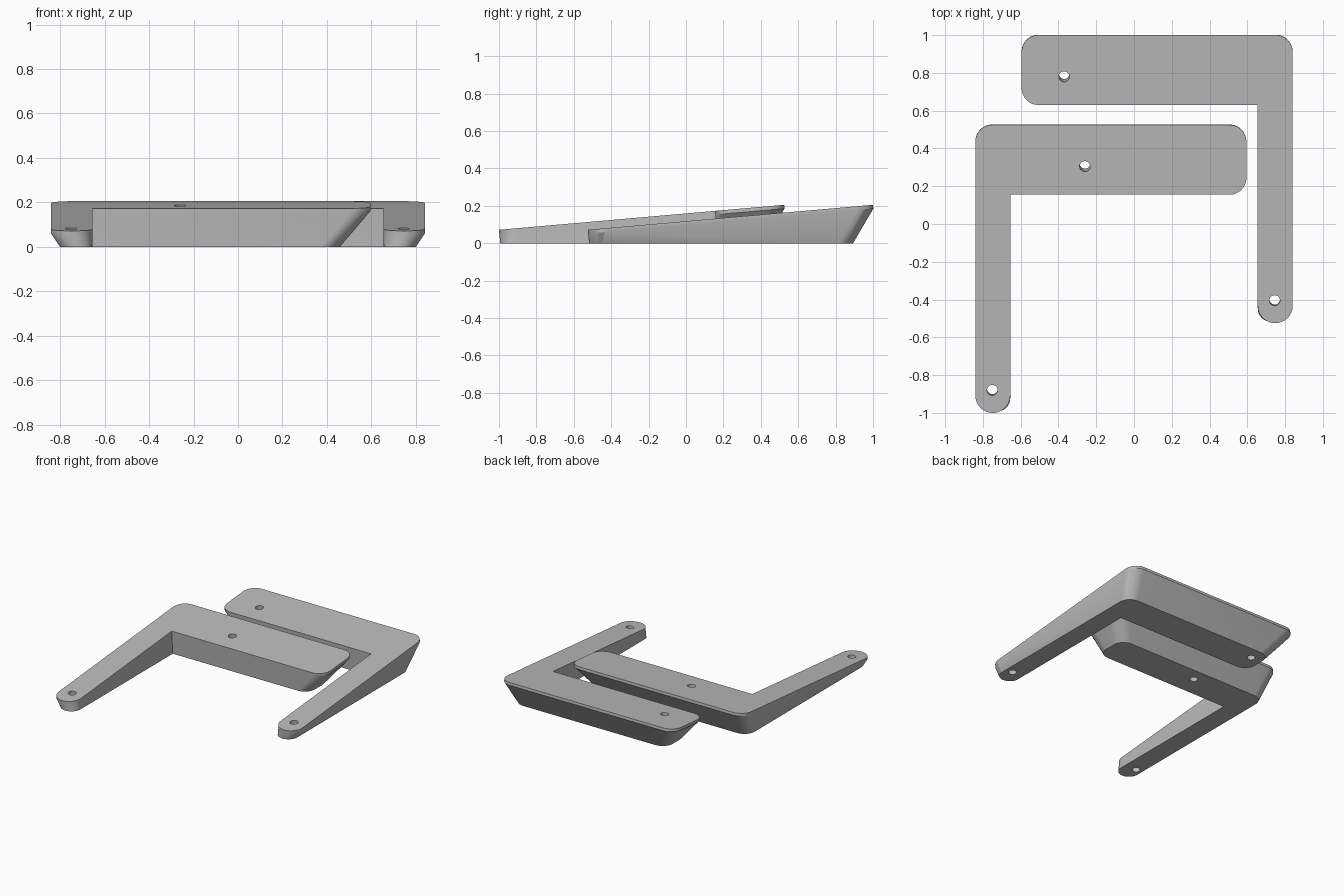
import bpy, bmesh, math
from mathutils import Vector

cube = bpy.data.objects.get("Cube")
if cube:
    bpy.data.objects.remove(cube, do_unlink=True)

SLOPE = 0.0875            # rise of the tilted top per unit of y
TIP_HEIGHT = 0.072
TIP_Y = -1.0
LIP = 0.02
ARC_STEPS = 12

grey = bpy.data.materials.new("satin_grey")
grey.use_nodes = True
colour = (0.5, 0.5, 0.5, 1)
grey.diffuse_color = colour
grey.node_tree.nodes["Principled BSDF"].inputs["Base Color"].default_value = colour


def arc(cx, cy, r, start, sweep, steps):
    angles = [math.radians(start + sweep * i / steps) for i in range(steps + 1)]
    return [(cx + r * math.cos(a), cy + r * math.sin(a)) for a in angles]


def outline(outer, inner, end, tip, front, back, r):
    """L shape: round-ended leg, sharp inner corner, rounded bar corners."""
    tip_r = (inner - outer) / 2
    pts = arc(outer + tip_r, tip + tip_r, tip_r, 180, 180, ARC_STEPS * 2)
    pts.append((inner, front))
    pts += arc(end - r, front + r, r, 270, 90, ARC_STEPS)
    pts += arc(end - r, back - r, r, 0, 90, ARC_STEPS)
    pts += arc(outer + r, back - r, r, 90, 90, ARC_STEPS)
    return pts


def top_z(y):
    return TIP_HEIGHT + SLOPE * (y - TIP_Y)


def bracket(name, side, shift, holes):
    # Tilted plate edge, its short lip, then the tapered body down to the floor
    plate = outline(-0.84, -0.655, 0.595, TIP_Y, 0.155, 0.525, 0.09)
    foot = outline(-0.80, -0.655, 0.458, TIP_Y + 0.007, 0.168, 0.418, 0.085)
    levels = [
        [(x, y, 0) for x, y in foot],
        [(x, y + LIP * SLOPE, top_z(y) - LIP) for x, y in plate],
        [(x, y, top_z(y)) for x, y in plate],
    ]
    bm = bmesh.new()
    rings = [[bm.verts.new((side * x, y + shift, z)) for x, y, z in lv] for lv in levels]
    n = len(plate)
    for low, high in zip(rings, rings[1:]):
        for i in range(n):
            j = (i + 1) % n
            bm.faces.new((low[i], low[j], high[j], high[i]))
    bm.faces.new(rings[0][::-1])
    bm.faces.new(rings[-1])
    bmesh.ops.recalc_face_normals(bm, faces=bm.faces)
    mesh = bpy.data.meshes.new(name)
    bm.to_mesh(mesh)
    bm.free()
    mesh.materials.append(grey)
    obj = bpy.data.objects.new(name, mesh)
    bpy.context.collection.objects.link(obj)

    # Screw holes drilled square to the tilted top
    for x, y in holes:
        bpy.ops.mesh.primitive_cylinder_add(
            vertices=32, radius=0.028, depth=1,
            location=(x, y, top_z(y - shift)),
            rotation=(math.atan(SLOPE), 0, 0))
        cutter = bpy.context.object
        cutter.name = "hole_cutter"
        cutter.hide_render = True
        cutter.data.materials.append(grey)
        mod = obj.modifiers.new("hole", "BOOLEAN")
        mod.operation = "DIFFERENCE"
        mod.solver = "EXACT"
        mod.object = cutter
        bpy.context.view_layer.objects.active = obj
        bpy.ops.object.modifier_apply(modifier=mod.name)
        bpy.data.objects.remove(cutter, do_unlink=True)

    bpy.ops.object.select_all(action="DESELECT")
    obj.select_set(True)
    bpy.context.view_layer.objects.active = obj
    bpy.ops.object.shade_smooth_by_angle(angle=math.radians(25))


bracket("right_bracket", 1, 0, [(-0.75, -0.88), (-0.26, 0.305)])
bracket("left_bracket", -1, 0.475, [(0.745, -0.405), (-0.37, 0.78)])
